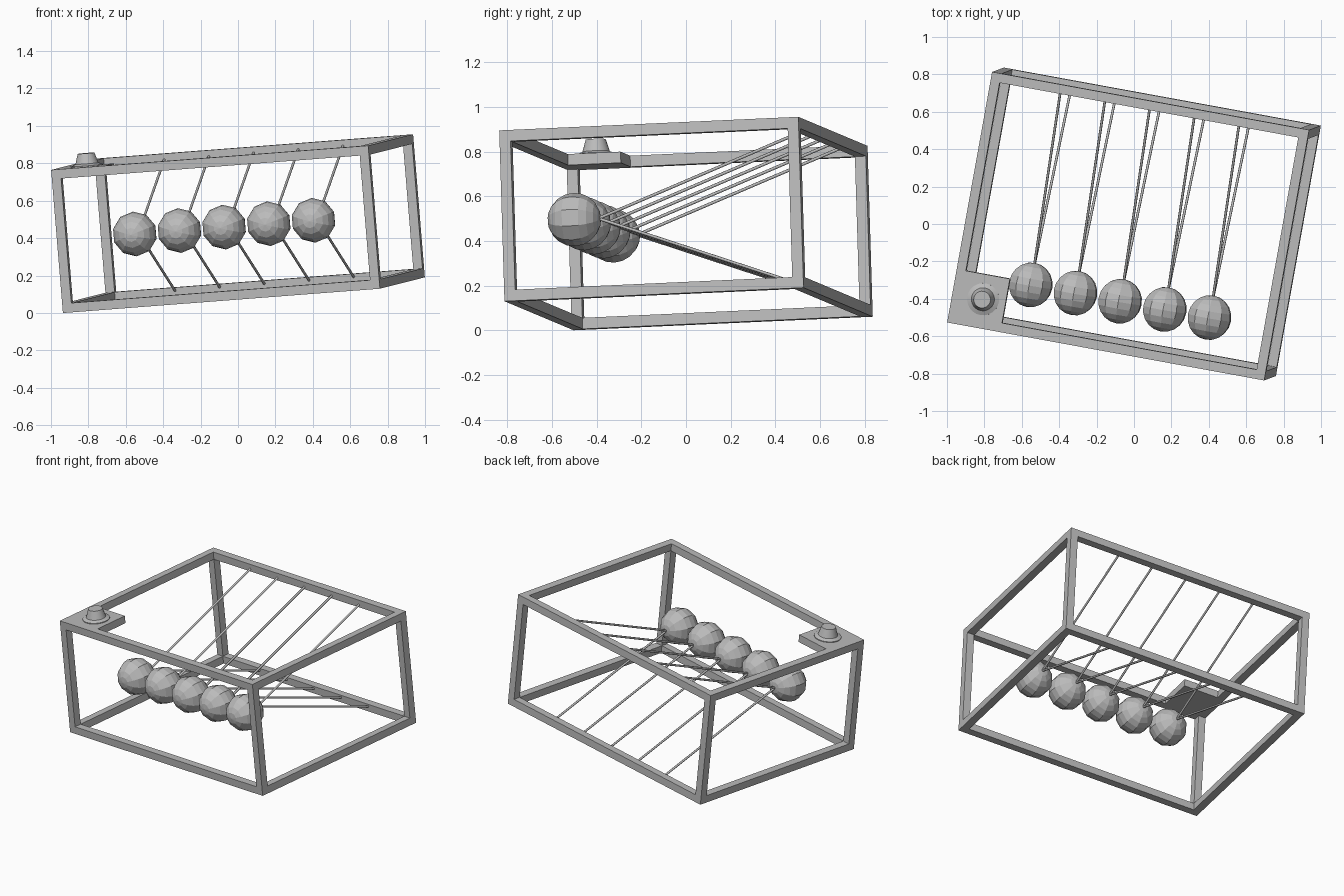
import bpy, bmesh, math
from mathutils import Matrix, Vector

if "Cube" in bpy.data.objects:
    bpy.data.objects.remove(bpy.data.objects["Cube"])

# Frame size, bar thickness, ball radius
W, D, H, T, R = 1.728, 1.362, 0.768, 0.05, 0.12

# Whole toy is tipped: local axes u (width), v (depth), w (height)
u = Vector((1.695, -0.31, 0.13)).normalized()
v = Vector((0.23, 1.34, 0.06))
v = (v - u * v.dot(u)).normalized()
w = u.cross(v)
TILT = Matrix.Translation((0, 0, 0.4775)) @ Matrix((u, v, w)).transposed().to_4x4()

grey = bpy.data.materials.new("steel grey")
grey.diffuse_color = (0.5, 0.5, 0.5, 1)
grey.use_nodes = True
grey.node_tree.nodes["Principled BSDF"].inputs["Base Color"].default_value = grey.diffuse_color


def finish(name, bm, smooth=False):
    me = bpy.data.meshes.new(name)
    bmesh.ops.recalc_face_normals(bm, faces=bm.faces)
    bm.to_mesh(me)
    bm.free()
    me.materials.append(grey)
    ob = bpy.data.objects.new(name, me)
    bpy.context.collection.objects.link(ob)
    ob.matrix_world = TILT
    if smooth:
        bpy.context.view_layer.objects.active = ob
        ob.select_set(True)
        bpy.ops.object.shade_smooth_by_angle(angle=math.radians(50))
        ob.select_set(False)
    return ob


def box(name, centre, size):
    bm = bmesh.new()
    bmesh.ops.create_cube(bm, size=1, matrix=Matrix.Translation(centre) @ Matrix.Diagonal((*size, 1)))
    return finish(name, bm)


def rod(name, a, b, radius):
    a, b = Vector(a), Vector(b)
    d = b - a
    m = Matrix.Translation((a + b) / 2) @ d.to_track_quat('Z', 'Y').to_matrix().to_4x4()
    bm = bmesh.new()
    bmesh.ops.create_cone(bm, cap_ends=True, segments=8, radius1=radius, radius2=radius,
                          depth=d.length, matrix=m)
    return finish(name, bm, True)


# Box frame: twelve square bars
cu, cv, cw = (W - T) / 2, (D - T) / 2, (H - T) / 2
for a in (-1, 1):
    for b in (-1, 1):
        box("width_rail", (0, a * cv, b * cw), (W, T, T))
        box("depth_rail", (a * cu, 0, b * cw), (T, D - 2 * T, T))
        box("corner_post", (a * cu, b * cv, 0), (T, T, H - 2 * T))

# Corner plate, filling the inside of the front left top corner
P = 0.24
box("corner_plate", (-W / 2 + T + P / 2, -D / 2 + T + P / 2, cw), (P, P, T))

# Button: lathed collar and tapered knob
bm = bmesh.new()
n = 24
bx, by = -W / 2 + 0.168, -D / 2 + 0.157
rings = []
for r, z in ((0.086, -0.005), (0.086, 0.005), (0.062, 0.015), (0.045, 0.07)):
    rings.append([bm.verts.new((bx + r * math.cos(2 * math.pi * i / n),
                                by + r * math.sin(2 * math.pi * i / n), H / 2 + z)) for i in range(n)])
for lo, hi in zip(rings, rings[1:]):
    for i in range(n):
        j = (i + 1) % n
        bm.faces.new((lo[i], lo[j], hi[j], hi[i]))
bm.faces.new(rings[-1])
bm.faces.new(rings[0][::-1])
finish("button", bm, True)

# Five balls, each hung by two strings from the back rails
BV = -0.42
for i in range(-2, 3):
    x = i * 0.2435
    bm = bmesh.new()
    bmesh.ops.create_uvsphere(bm, u_segments=10, v_segments=10, radius=R,
                              matrix=Matrix.Translation((x, BV, 0)) @ Matrix.Rotation(math.pi / 2, 4, 'X'))
    finish("ball", bm)
    for s in (-1, 1):
        rod("string", (x, BV + R - 0.01, 0), (x, cv, s * cw), 0.007)
